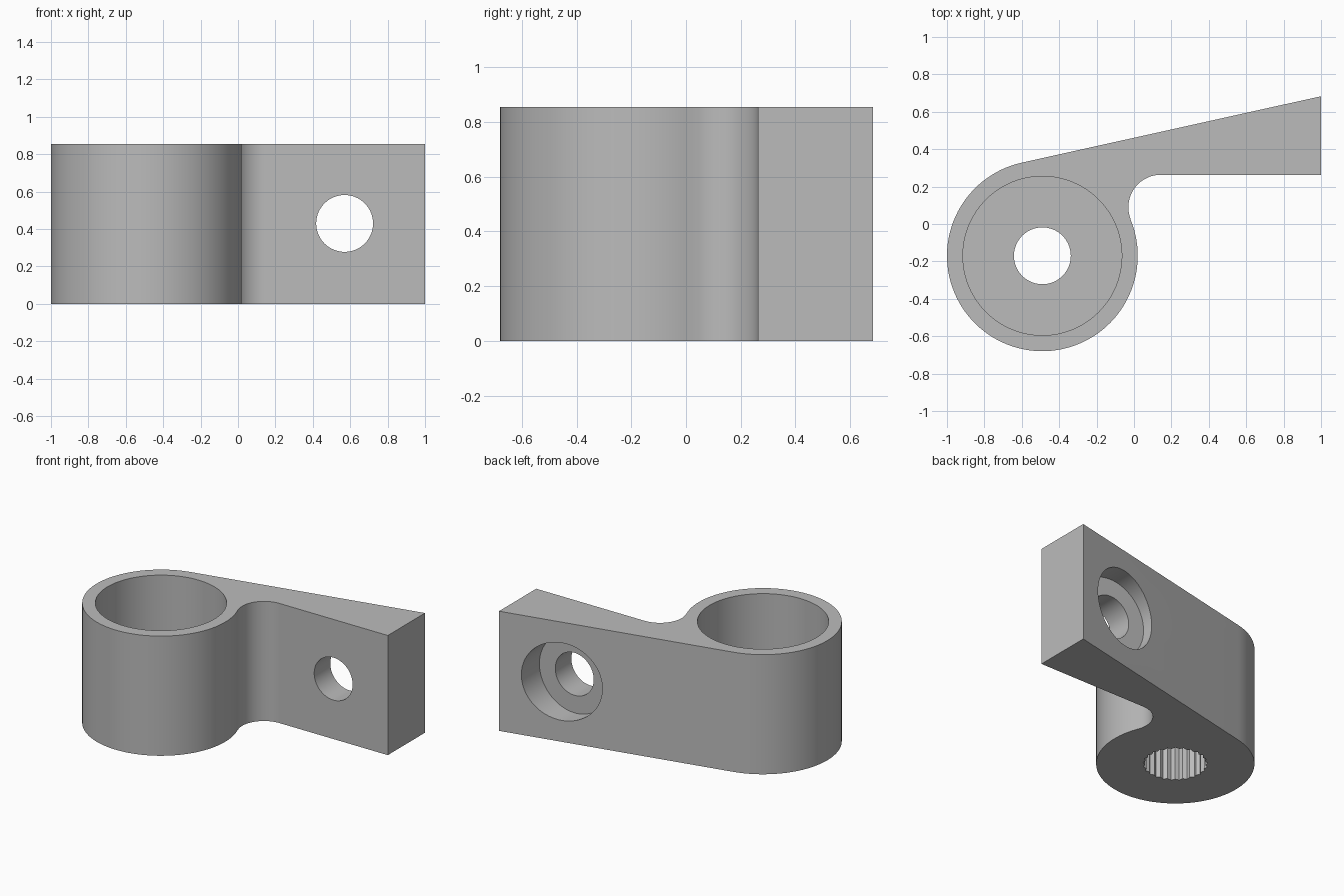
import bpy, bmesh
from math import sin, cos, pi, radians

cube = bpy.data.objects.get("Cube")
if cube:
    bpy.data.objects.remove(cube, do_unlink=True)

HEIGHT = 0.855
HUB = (-0.49, -0.17)
HUB_R = 0.51
BOLT = (0.57, 0.43)
TEETH = 25

grey = bpy.data.materials.new("plain grey")
grey.use_nodes = True
colour = (0.5, 0.5, 0.5, 1)
grey.diffuse_color = colour
grey.node_tree.nodes["Principled BSDF"].inputs["Base Color"].default_value = colour


def arc(centre, r, start, end, n):
    """Points along an arc, angles in degrees."""
    angles = [radians(start + (end - start) * i / n) for i in range(n + 1)]
    return [(centre[0] + r * cos(a), centre[1] + r * sin(a)) for a in angles]


def circle(centre, r, n=96):
    return arc(centre, r, 0, 360, n)[:-1]


def prism(name, outline, lo, hi, axis="z"):
    """Extrude an outline along z, or an x-z outline along y."""
    bm = bmesh.new()
    place = (lambda p, d: (p[0], p[1], d)) if axis == "z" else (lambda p, d: (p[0], d, p[1]))
    bottom = [bm.verts.new(place(p, lo)) for p in outline]
    top = [bm.verts.new(place(p, hi)) for p in outline]
    bm.faces.new(bottom)
    bm.faces.new(top)
    for i in range(len(outline)):
        j = (i + 1) % len(outline)
        bm.faces.new((bottom[i], bottom[j], top[j], top[i]))
    bmesh.ops.recalc_face_normals(bm, faces=bm.faces)
    mesh = bpy.data.meshes.new(name)
    bm.to_mesh(mesh)
    bm.free()
    mesh.materials.append(grey)
    obj = bpy.data.objects.new(name, mesh)
    bpy.context.collection.objects.link(obj)
    return obj


def cut(target, cutter):
    cutter.hide_render = True
    mod = target.modifiers.new("cut", "BOOLEAN")
    mod.operation = "DIFFERENCE"
    mod.solver = "EXACT"
    mod.object = cutter
    bpy.context.view_layer.objects.active = target
    bpy.ops.object.modifier_apply(modifier=mod.name)
    bpy.data.objects.remove(cutter, do_unlink=True)


# Round hub blending into a tapered arm through an inner fillet
outline = [(1, 0.263), (1, 0.683)]
outline += arc(HUB, HUB_R, 102.5, 382.3, 84)
outline += arc((0.143, 0.09), 0.173, 202.3, 90, 32)[1:]
lever = prism("clamp_lever", outline, 0, HEIGHT)

# Deep cup, screw hole and toothed shaft socket in the hub
cut(lever, prism("cup_cutter", circle(HUB, 0.425), 0.42, 1))
cut(lever, prism("screw_cutter", circle(HUB, 0.152, 64), -0.1, 0.6))
socket = []
for i in range(2 * TEETH):
    r = 0.21 if i % 2 else 0.195
    a = pi * i / TEETH
    socket.append((HUB[0] + r * cos(a), HUB[1] + r * sin(a)))
cut(lever, prism("socket_cutter", socket, -0.1, 0.3))

# Counterbored bolt hole through the arm
cut(lever, prism("bolt_cutter", circle(BOLT, 0.152, 64), 0.1, 0.9, "y"))
cut(lever, prism("counterbore_cutter", circle(BOLT, 0.277), 0.445, 0.9, "y"))

bpy.ops.object.select_all(action="DESELECT")
lever.select_set(True)
bpy.context.view_layer.objects.active = lever
bpy.ops.object.shade_smooth_by_angle(angle=radians(25))
